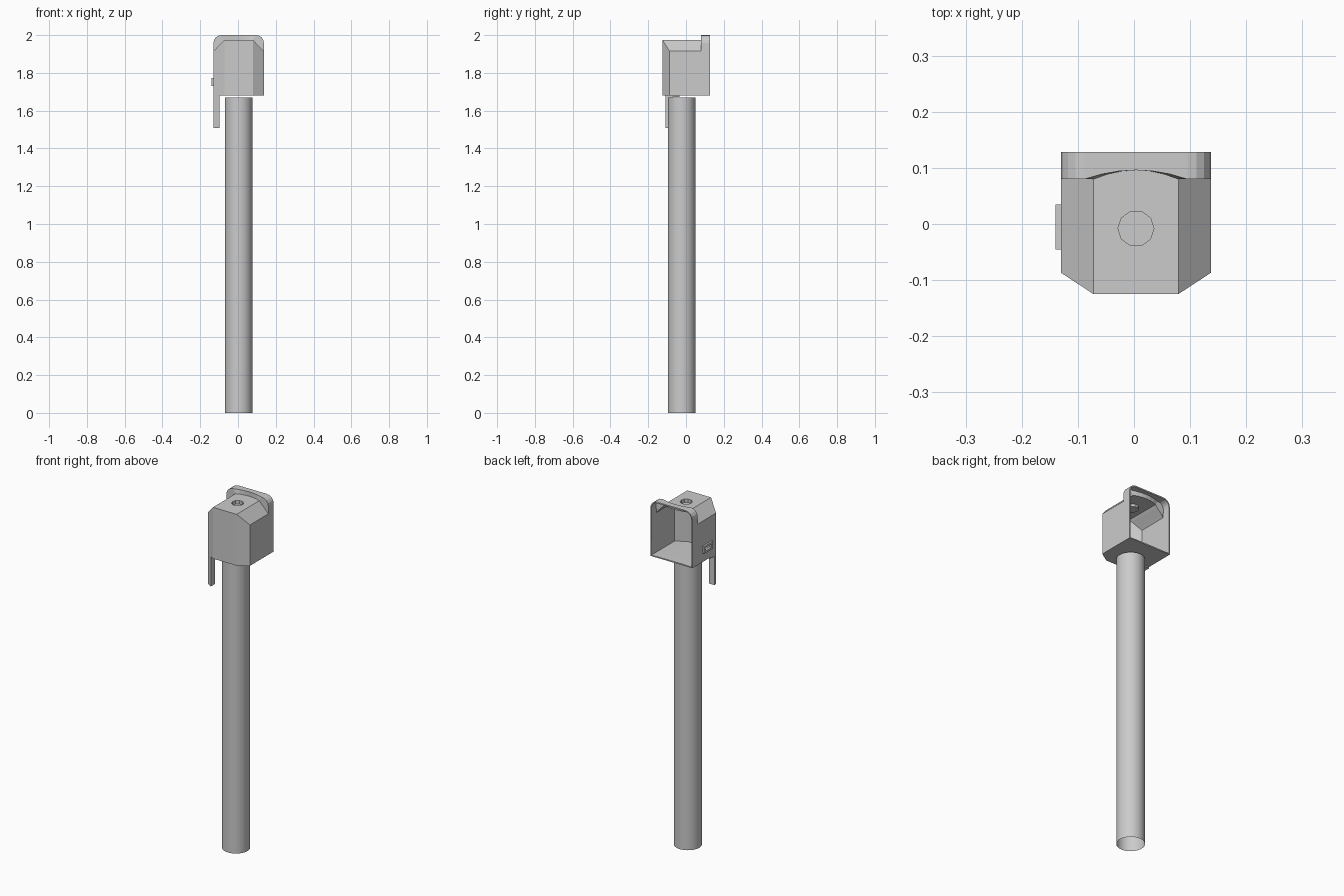
import bpy, bmesh, math

if "Cube" in bpy.data.objects:
    bpy.data.objects.remove(bpy.data.objects["Cube"])

CX = 0.0035          # centre line of the head
W, T = 0.1335, 0.0755  # half width of head, half width of its flat top
ZB, ZS, ZT, ZH = 1.68, 1.915, 1.975, 2.0


def finish(name, bm, helper=False, recalc=True):
    if recalc:
        bmesh.ops.recalc_face_normals(bm, faces=bm.faces)
    me = bpy.data.meshes.new(name)
    bm.to_mesh(me)
    bm.free()
    ob = bpy.data.objects.new(name, me)
    bpy.context.collection.objects.link(ob)
    if helper:
        ob.hide_render = True
        ob.hide_viewport = True
    return ob


def prism(name, pts, z0, z1, helper=False):
    bm = bmesh.new()
    f = bm.faces.new([bm.verts.new((x, y, z0)) for x, y in pts])
    ext = bmesh.ops.extrude_face_region(bm, geom=[f])
    for v in ext["geom"]:
        if isinstance(v, bmesh.types.BMVert):
            v.co.z = z1
    return finish(name, bm, helper)


def rect(x0, x1, y0, y1):
    return [(x0, y0), (x1, y0), (x1, y1), (x0, y1)]


def circle(x, y, r, n):
    return [(x + r * math.cos(2 * math.pi * i / n),
             y + r * math.sin(2 * math.pi * i / n)) for i in range(n)]


def cut(ob, cutter):
    m = ob.modifiers.new("cut", "BOOLEAN")
    m.operation = "DIFFERENCE"
    m.solver = "EXACT"
    m.object = cutter


# Post: open tube
bm = bmesh.new()
bmesh.ops.create_cone(bm, cap_ends=False, segments=32, radius1=0.073,
                      radius2=0.073, depth=1.67)
bmesh.ops.translate(bm, verts=bm.verts, vec=(0.0035, -0.0225, 0.835))
for f in bm.faces:
    f.smooth = True
finish("post", bm)

# Head profiles: matching points on the body and on the raised rear hood
N, R = 5, 0.042
right = []
for i in range(N + 1):
    t = i / N
    body = (W + (T - W) * t, ZS + (ZT - ZS) * t)
    a = math.pi / 2 * (i - 1) / (N - 1)
    hood = (W, ZS) if i == 0 else (W - R + R * math.cos(a), ZH - R + R * math.sin(a))
    right.append((body, hood))
xh = W - R
top = [((T * s, ZT), (xh * s, ZH)) for s in (0.67, 0.33, 0, -0.33, -0.67)]
left = [((-b[0], b[1]), (-h[0], h[1])) for b, h in reversed(right)]
bottom = [((x, ZB), (x, ZB)) for x in (-W, -T, T, W)]
pairs = bottom + right + top + left


def front_y(x):
    return -0.125 + 0.038 * max(0, (abs(x) - T) / (W - T))


def step_y(x):
    return 0.08 + 0.016 * max(0, 1 - (x / T) ** 2)


# Head shell: chamfered front, open back
bm = bmesh.new()
rings = [
    [bm.verts.new((CX + b[0], front_y(b[0]), b[1])) for b, h in pairs],
    [bm.verts.new((CX + b[0], step_y(b[0]) if b[1] > ZB else 0.08, b[1])) for b, h in pairs],
    [bm.verts.new((CX + h[0], step_y(b[0]) if b[1] > ZB else 0.08, h[1])) for b, h in pairs],
    [bm.verts.new((CX + h[0], 0.128, h[1])) for b, h in pairs],
]
n = len(pairs)
for r0, r1 in zip(rings, rings[1:]):
    for i in range(n):
        j = (i + 1) % n
        bm.faces.new((r0[i], r0[j], r1[j], r1[i]))
# front panels: left chamfer, centre, right chamfer
f0 = rings[0]
nr = 4 + N
bm.faces.new([f0[2], f0[3]] + f0[4:nr + 1])
bm.faces.new([f0[1], f0[2]] + f0[nr:nr + 7])
bm.faces.new([f0[0], f0[1]] + f0[nr + 6:])
bmesh.ops.remove_doubles(bm, verts=bm.verts, dist=0.0005)
bmesh.ops.dissolve_degenerate(bm, edges=bm.edges, dist=0.0003)
bmesh.ops.recalc_face_normals(bm, faces=bm.faces)
bm.normal_update()
front = min(bm.faces, key=lambda f: f.calc_center_median().y)
if front.normal.y > 0:
    bmesh.ops.reverse_faces(bm, faces=bm.faces)
head = finish("head_shell", bm, recalc=False)
sol = head.modifiers.new("wall", "SOLIDIFY")
sol.thickness = 0.007
sol.offset = -1

# Holes in the roof and in the left wall
cut(head, prism("roof_cutter", circle(CX, -0.008, 0.032, 10), 1.95, 2.05, True))
cut(head, prism("slot_cutter", rect(-0.16, -0.11, -0.032, 0.022), 1.741, 1.761, True))

# Shallow cup below the roof hole
bm = bmesh.new()
lo = [bm.verts.new((x, y, 1.955)) for x, y in circle(CX, -0.008, 0.032, 10)]
hi = [bm.verts.new((x, y, 1.97)) for x, y in circle(CX, -0.008, 0.032, 10)]
bm.faces.new(lo)
for i in range(10):
    bm.faces.new((lo[i], lo[i - 1], hi[i - 1], hi[i]))
finish("roof_cup", bm)

# Frame around the side slot
frame = prism("slot_frame", rect(-0.14, -0.1295, -0.045, 0.035), 1.73, 1.772)
cut(frame, bpy.data.objects["slot_cutter"])

# Hanging strip under the front left corner
prism("hanging_strip", [(-0.13, -0.087), (-0.097, -0.108),
                        (-0.097, -0.072), (-0.13, -0.072)], 1.507, 1.682)
prism("strip_bracket", rect(-0.13, -0.097, -0.085, -0.035), 1.672, 1.682)
